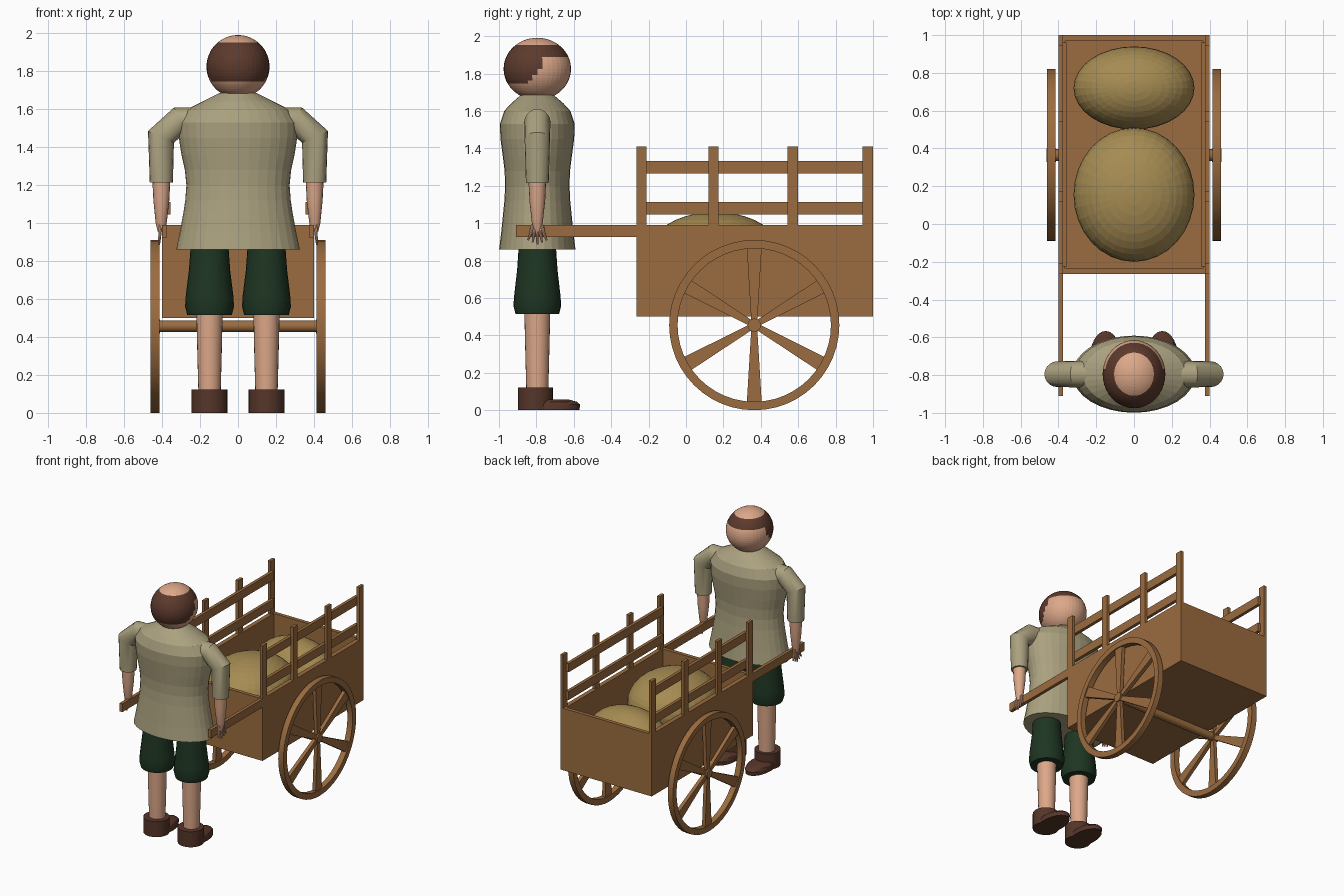
import bpy, bmesh, math
from mathutils import Vector

if "Cube" in bpy.data.objects:
    bpy.data.objects.remove(bpy.data.objects["Cube"])


def material(name, rgb):
    m = bpy.data.materials.new(name)
    m.diffuse_color = (*rgb, 1)
    m.use_nodes = True
    m.node_tree.nodes["Principled BSDF"].inputs["Base Color"].default_value = m.diffuse_color
    return m


WOOD = material("brown_wood", (0.33, 0.15, 0.05))
SHIRT = material("olive_cloth", (0.41, 0.36, 0.215))
SHORTS = material("dark_green_cloth", (0.013, 0.036, 0.016))
SKIN = material("skin", (0.72, 0.39, 0.25))
HAIR = material("brown_hair", (0.108, 0.042, 0.026))
SHOE = material("dark_leather", (0.092, 0.036, 0.022))
SACK = material("sackcloth", (0.38, 0.26, 0.085))
MAN_Y = -0.795


def finish(name, bm, *mats, smooth=None):
    bmesh.ops.recalc_face_normals(bm, faces=bm.faces)
    me = bpy.data.meshes.new(name)
    bm.to_mesh(me)
    bm.free()
    ob = bpy.data.objects.new(name, me)
    bpy.context.collection.objects.link(ob)
    for m in mats:
        me.materials.append(m)
    if smooth:
        bpy.ops.object.select_all(action='DESELECT')
        ob.select_set(True)
        bpy.context.view_layer.objects.active = ob
        bpy.ops.object.shade_smooth_by_angle(angle=math.radians(smooth))
    return ob


def add_box(bm, x0, x1, y0, y1, z0, z1):
    vs = bmesh.ops.create_cube(bm, size=1)['verts']
    for v in vs:
        v.co = Vector(((x0 + x1) / 2 + v.co.x * (x1 - x0),
                       (y0 + y1) / 2 + v.co.y * (y1 - y0),
                       (z0 + z1) / 2 + v.co.z * (z1 - z0)))


def box(name, mat, *b):
    bm = bmesh.new()
    add_box(bm, *b)
    return finish(name, bm, mat)


def skin_rings(bm, rings, closed=False):
    """Join rings of points with quads; cap the ends unless closed."""
    vr = [[bm.verts.new(p) for p in r] for r in rings]
    n = len(vr[0])
    pairs = list(zip(vr, vr[1:])) + ([(vr[-1], vr[0])] if closed else [])
    for a, b in pairs:
        for i in range(n):
            bm.faces.new((a[i], a[(i + 1) % n], b[(i + 1) % n], b[i]))
    if not closed:
        bm.faces.new(vr[0])
        bm.faces.new(vr[-1])


def loft(name, mat, profile, cx, cy, n=24, smooth=None):
    """Stack of ellipses; profile rows are (z, rx, ry[, y shift])."""
    bm = bmesh.new()
    rings = []
    for z, rx, ry, *dy in profile:
        d = dy[0] if dy else 0
        rings.append([(cx + rx * math.cos(t), cy + d + ry * math.sin(t), z)
                      for t in (2 * math.pi * i / n for i in range(n))])
    skin_rings(bm, rings)
    return finish(name, bm, mat, smooth=smooth)


def add_tube(bm, pts, radii, n=16):
    pts = [Vector(p) for p in pts]
    rings = []
    for i, p in enumerate(pts):
        d0 = (p - pts[i - 1]).normalized() if i else (pts[1] - p).normalized()
        d1 = (pts[i + 1] - p).normalized() if i < len(pts) - 1 else d0
        t = (d0 + d1).normalized()
        u = Vector((0, 1, 0))
        u = (u - t * u.dot(t)).normalized()
        w = t.cross(u) / max(t.dot(d0), 0.5)     # mitred at bends
        r = radii[i]
        rings.append([p + u * r * math.cos(a) + w * r * math.sin(a)
                      for a in (2 * math.pi * k / n for k in range(n))])
    skin_rings(bm, rings)


def tube(name, mat, pts, radii, n=16, smooth=40):
    bm = bmesh.new()
    add_tube(bm, pts, radii, n)
    return finish(name, bm, mat, smooth=smooth)


# --- Cart body: floor, walls
box("cart_floor", WOOD, -0.395, 0.395, -0.26, 0.995, 0.5, 0.53)
box("cart_front_wall", WOOD, -0.4, 0.4, -0.265, -0.235, 0.5, 0.99)
box("cart_back_wall", WOOD, -0.4, 0.4, 0.97, 1.0, 0.5, 0.99)

for s, side in ((-1, "left"), (1, "right")):
    def sx(a, b):
        return sorted((s * a, s * b))

    box(f"cart_wall_{side}", WOOD, *sx(0.365, 0.4), -0.265, 1.0, 0.5, 0.99)
    box(f"handle_{side}", WOOD, *sx(0.375, 0.4), -0.91, -0.265, 0.925, 0.99)
    # fence posts and rails
    bm = bmesh.new()
    for y in (-0.2375, 0.147, 0.57, 0.9725):
        add_box(bm, *sx(0.376, 0.4), y - 0.0275, y + 0.0275, 0.985, 1.41)
    for z in (1.045, 1.265):
        add_box(bm, *sx(0.355, 0.38), -0.225, 0.96, z, z + 0.067)
    finish(f"fence_{side}", bm, WOOD)

    # wheel: rim, six flared spokes, hub
    wy, wz = 0.365, 0.455
    bm = bmesh.new()
    rim = []
    for i in range(48):
        c, q = math.cos(i * math.pi / 24), math.sin(i * math.pi / 24)
        rim.append([(s * x, wy + r * c, wz + r * q)
                    for x, r in ((0.415, 0.41), (0.46, 0.41), (0.46, 0.455), (0.415, 0.455))])
    skin_rings(bm, rim, closed=True)
    for k in range(6):
        a = math.radians(30 + 60 * k)
        d, e = Vector((0, math.cos(a), math.sin(a))), Vector((0, -math.sin(a), math.cos(a)))
        rings = []
        for r, h in ((0.02, 0.016), (0.418, 0.04)):
            o = Vector((s * 0.4375, wy, wz)) + d * r
            rings.append([o + e * u * h + Vector((v * 0.014, 0, 0))
                          for u, v in ((-1, -1), (1, -1), (1, 1), (-1, 1))])
        skin_rings(bm, rings)
    add_tube(bm, [(s * 0.412, wy, wz), (s * 0.462, wy, wz)], [0.036] * 2, 12)
    finish(f"wheel_{side}", bm, WOOD, smooth=30)

tube("axle", WOOD, [(-0.45, 0.365, 0.457), (0.45, 0.365, 0.457)], [0.031] * 2, 16)

# --- Sacks
for name, y, z, ry, rz in (("front_sack", 0.155, 0.84, 0.355, 0.22),
                           ("back_sack", 0.72, 0.765, 0.22, 0.22)):
    bm = bmesh.new()
    bmesh.ops.create_uvsphere(bm, u_segments=32, v_segments=20, radius=1)
    for v in bm.verts:
        v.co = Vector((v.co.x * 0.32, y + v.co.y * ry, z + v.co.z * rz))
    finish(name, bm, SACK)

# --- Head, hair painted by height and direction
bm = bmesh.new()
bmesh.ops.create_uvsphere(bm, u_segments=40, v_segments=32, radius=1)
for v in bm.verts:
    v.co = Vector((v.co.x * 0.166, MAN_Y + v.co.y * 0.18, 1.825 + v.co.z * 0.166))
for f in bm.faces:
    c = f.calc_center_median()
    behind = c.y < -0.76 - 0.8 * max(0, 1.85 - c.z)
    f.material_index = int(1.75 < c.z < 1.95 and (behind or c.z > 1.89))
finish("head", bm, SKIN, HAIR)

# --- Shirt body
loft("shirt", SHIRT, [
    (0.86, 0.326, 0.204), (0.96, 0.305, 0.192), (1.06, 0.287, 0.182),
    (1.12, 0.278, 0.176), (1.20, 0.272, 0.172), (1.28, 0.28, 0.175),
    (1.36, 0.298, 0.185), (1.45, 0.312, 0.197), (1.53, 0.314, 0.2),
    (1.60, 0.27, 0.177), (1.64, 0.19, 0.14), (1.685, 0.1, 0.088)], 0, MAN_Y, n=32)

for s, side in ((-1, "left"), (1, "right")):
    # sleeve, forearm, hand
    tube(f"sleeve_{side}", SHIRT,
         [(s * 0.22, MAN_Y, 1.54), (s * 0.31, MAN_Y, 1.54),
          (s * 0.406, MAN_Y, 1.455), (s * 0.404, MAN_Y, 1.215)],
         [0.07, 0.07, 0.068, 0.061], 20, smooth=25)
    tube(f"forearm_{side}", SKIN,
         [(s * 0.404, MAN_Y, 1.24), (s * 0.404, MAN_Y, 1.12),
          (s * 0.405, MAN_Y, 1.0), (s * 0.409, MAN_Y, 0.955)],
         [0.048, 0.042, 0.029, 0.014], 16)
    bm = bmesh.new()
    for k in range(5):
        dy = (k - 2) * 0.012
        add_tube(bm, [(s * 0.407, MAN_Y + dy, 0.99), (s * 0.412, MAN_Y + dy * 1.5, 0.94),
                      (s * 0.416, MAN_Y + dy * 2.1, 0.885 + abs(k - 2) * 0.012)],
                 [0.01, 0.008, 0.005], 8)
    finish(f"fingers_{side}", bm, SKIN, smooth=40)

    # shorts leg, bare leg, shoe
    cx = s * 0.15
    loft(f"shorts_{side}", SHORTS, [
        (0.515, 0.117, 0.117), (0.56, 0.129, 0.128), (0.62, 0.125, 0.123),
        (0.75, 0.109, 0.108), (0.90, 0.098, 0.098)], cx, MAN_Y, smooth=25)
    loft(f"leg_{side}", SKIN, [(0.08, 0.058, 0.058), (0.3, 0.064, 0.064),
                               (0.55, 0.07, 0.07)], cx, MAN_Y, smooth=30)
    loft(f"shoe_heel_{side}", SHOE, [(0.0, 0.094, 0.094), (0.122, 0.094, 0.094)],
         cx, MAN_Y - 0.01, smooth=30)
    loft(f"shoe_toe_{side}", SHOE, [
        (0.0, 0.086, 0.155, -0.005), (0.03, 0.086, 0.157, -0.003),
        (0.045, 0.08, 0.145, -0.008), (0.058, 0.062, 0.11, -0.02)],
        cx, -0.72, smooth=30)
